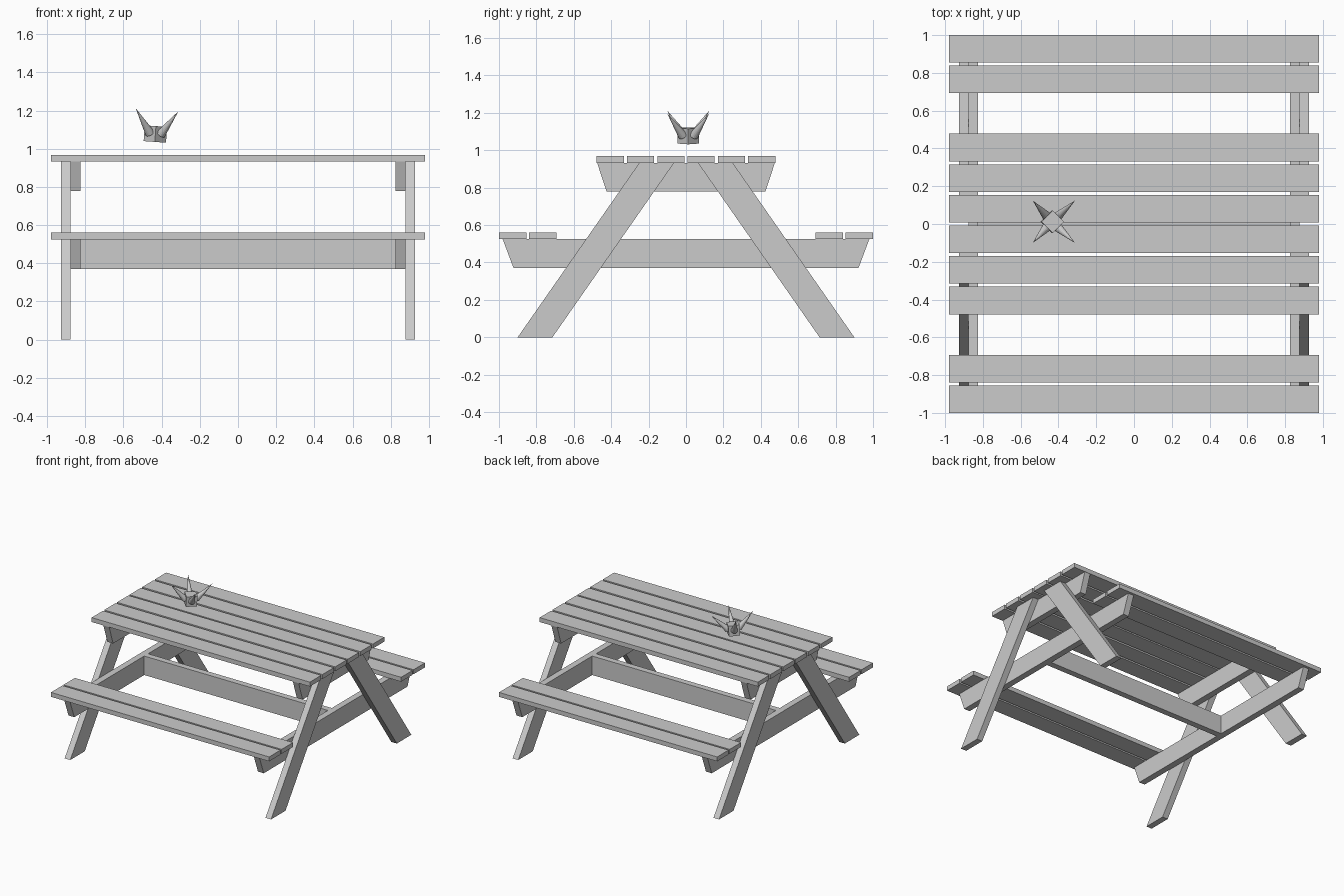
import bpy, bmesh, math
from mathutils import Matrix, Vector

if "Cube" in bpy.data.objects:
    bpy.data.objects.remove(bpy.data.objects["Cube"])

wood = bpy.data.materials.new("plain grey")
wood.diffuse_color = (0.6, 0.6, 0.6, 1)
wood.use_nodes = True
wood.node_tree.nodes["Principled BSDF"].inputs["Base Color"].default_value = wood.diffuse_color


def finish(name, bm):
    bmesh.ops.recalc_face_normals(bm, faces=bm.faces[:])
    me = bpy.data.meshes.new(name)
    bm.to_mesh(me)
    bm.free()
    me.materials.append(wood)
    ob = bpy.data.objects.new(name, me)
    bpy.context.collection.objects.link(ob)
    return ob


def prism(name, profile, x0, x1):
    """Extrude a (y, z) outline along x."""
    bm = bmesh.new()
    a = [bm.verts.new((x0, y, z)) for y, z in profile]
    b = [bm.verts.new((x1, y, z)) for y, z in profile]
    bm.faces.new(a)
    bm.faces.new(b[::-1])
    n = len(a)
    for i in range(n):
        j = (i + 1) % n
        bm.faces.new((a[i], b[i], b[j], a[j]))
    return finish(name, bm)


def plank(name, y, z0, z1, w=0.146, x=0.98):
    h = w / 2
    prism(name, [(y - h, z0), (y + h, z0), (y + h, z1), (y - h, z1)], -x, x)


TOP, SEAT = 0.932, 0.524   # undersides of table top and benches

for s, side in ((-1, "front"), (1, "back")):
    # Table top and bench planks
    for i, y in enumerate((0.08, 0.243, 0.405)):
        plank(f"top_plank_{side}_{i}", s * y, TOP, 0.968)
    for i, y in enumerate((0.766, 0.927)):
        plank(f"bench_plank_{side}_{i}", s * y, SEAT, 0.56)

for sx, end in ((-1, "left"), (1, "right")):
    # Slanted legs outside the beams
    for s, side in ((-1, "front"), (1, "back")):
        prism(f"{side}_leg_{end}",
              [(s * 0.90, 0), (s * 0.714, 0), (s * 0.064, TOP), (s * 0.25, TOP)],
              sx * 0.877, sx * 0.927)
    # Tapered cross beams
    for name, yt, yb, z0, z1 in (("top_beam", 0.475, 0.424, 0.778, TOP),
                                 ("bench_beam", 0.98, 0.922, 0.37, SEAT)):
        prism(f"{name}_{end}", [(-yb, z0), (yb, z0), (yt, z1), (-yt, z1)],
              sx * 0.825, sx * 0.877)

# Long stretcher between the bench beams
plank("stretcher", 0, 0.37, SEAT, 0.05, 0.825)

# Spiked block hovering above the table, tilted slightly
place = Matrix.Translation((-0.433, 0.012, 1.077)) @ Matrix.Rotation(math.radians(4), 4, 'Y')
bm = bmesh.new()
bmesh.ops.create_cube(bm, size=0.083, matrix=place @ Matrix.Rotation(math.pi / 4, 4, 'Z'))
finish("spike_block", bm)

for i, (sx, sy) in enumerate(((1, 1), (-1, 1), (-1, -1), (1, -1))):
    base = Vector((sx * 0.029, sy * 0.029, 0.002))
    tip = Vector((sx * 0.112, sy * 0.112, 0.127))
    d = tip - base
    rot = d.to_track_quat('Z', 'Y').to_matrix().to_4x4()
    bm = bmesh.new()
    bmesh.ops.create_cone(bm, cap_ends=True, segments=16, radius1=0.025, radius2=0,
                          depth=d.length,
                          matrix=place @ Matrix.Translation((base + tip) / 2) @ rot)
    finish(f"spike_{i}", bm)
